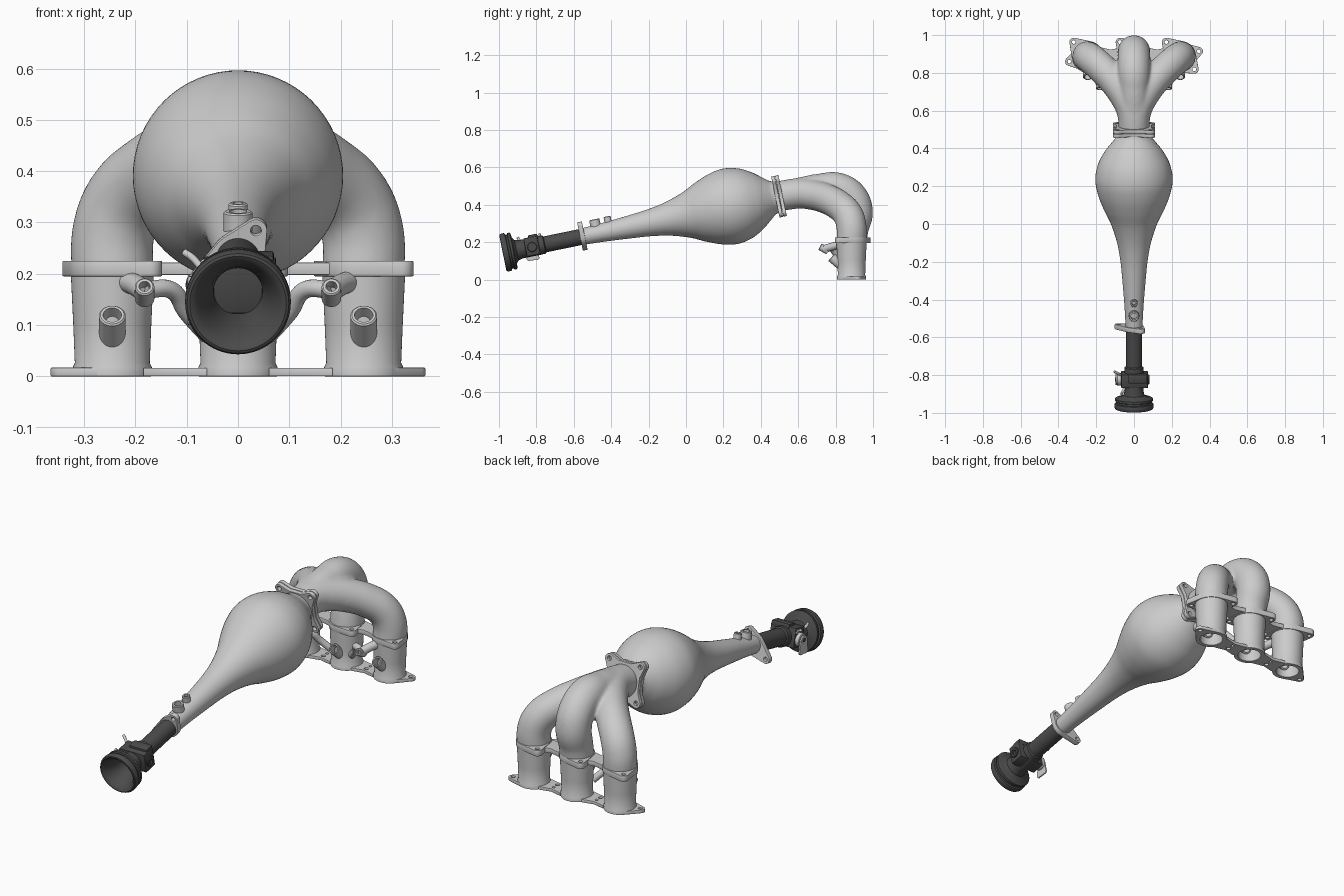
import bpy, bmesh
from math import sin, cos, pi, radians
from mathutils import Matrix, Vector
from mathutils.geometry import convex_hull_2d

if "Cube" in bpy.data.objects:
    bpy.data.objects.remove(bpy.data.objects["Cube"])

dark = bpy.data.materials.new("dark_metal")
dark.diffuse_color = (0.07, 0.07, 0.07, 1)
dark.use_nodes = True
dark.node_tree.nodes["Principled BSDF"].inputs["Base Color"].default_value = dark.diffuse_color
I = Matrix.Identity(4)
# frame of the tilted main axis: local y runs along plenum and throttle
AX = Matrix.Translation((0, 0, 0.343)) @ Matrix.Rotation(radians(11.6), 4, 'X')
FLIP = Matrix.Rotation(radians(90), 4, 'X')    # plate drawn in x,z
ALONG = Matrix.Rotation(radians(-90), 4, 'X')  # lathe axis z becomes y


def link(name, data, mat=None):
    ob = bpy.data.objects.new(name, data)
    bpy.context.collection.objects.link(ob)
    if mat:
        data.materials.append(mat)
    return ob


def to_mesh(ob):
    bpy.ops.object.select_all(action='DESELECT')
    ob.select_set(True)
    bpy.context.view_layer.objects.active = ob
    bpy.ops.object.convert(target='MESH')
    return ob


def from_bm(name, bm, M, mat):
    bmesh.ops.recalc_face_normals(bm, faces=bm.faces)
    me = bpy.data.meshes.new(name)
    bm.to_mesh(me)
    bm.free()
    me.transform(M)
    return link(name, me, mat)


def smooth_profile(p, n=5):
    """Catmull-Rom through profile points."""
    p = [Vector(q) for q in p]
    q = [p[0]] + p + [p[-1]]
    out = []
    for i in range(1, len(q) - 2):
        a, b, c, d = q[i - 1:i + 3]
        for k in range(n):
            t = k / n
            out.append(0.5 * (2 * b + (c - a) * t + (2 * a - 5 * b + 4 * c - d) * t * t
                              + (3 * b - a - 3 * c + d) * t ** 3))
    return out + [p[-1]]


def lathe(name, prof, M=I, mat=None, n=64, closed=False):
    """Spin (position, radius) points around local z."""
    bm = bmesh.new()
    rings = [[bm.verts.new((r * cos(2 * pi * i / n), r * sin(2 * pi * i / n), s)) for i in range(n)]
             for s, r in prof]
    pairs = list(zip(rings, rings[1:])) + ([(rings[-1], rings[0])] if closed else [])
    for a, b in pairs:
        for i in range(n):
            bm.faces.new((a[i], a[(i + 1) % n], b[(i + 1) % n], b[i]))
    bmesh.ops.remove_doubles(bm, verts=bm.verts, dist=1e-5)
    return from_bm(name, bm, M, mat)


def ring(name, p, d, r, ri, length, M=I, mat=None):
    """Hollow boss starting at p, running along d."""
    R = Vector(d).to_track_quat('Z', 'Y').to_matrix().to_4x4()
    prof = [(0, ri), (0, r), (length - .003, r), (length, r - .003), (length, ri)]
    return lathe(name, prof, M @ Matrix.Translation(p) @ R, mat, 32, True)


def box(name, c, size, M=I, mat=None, bev=0.006):
    bm = bmesh.new()
    bmesh.ops.create_cube(bm, size=1)
    bmesh.ops.scale(bm, vec=size, verts=bm.verts)
    bmesh.ops.translate(bm, vec=c, verts=bm.verts)
    bmesh.ops.bevel(bm, geom=bm.edges[:], offset=bev, segments=2, affect='EDGES', profile=0.5)
    return from_bm(name, bm, M, mat)


def circle(x, y, r, n=32, a0=0, a1=2 * pi):
    return [(x + r * cos(a0 + (a1 - a0) * i / n), y + r * sin(a0 + (a1 - a0) * i / n)) for i in range(n)]


def hull(*cs):
    pts = [p for c in cs for p in circle(*c)]
    return [pts[i] for i in convex_hull_2d(pts)]


def plate(name, outline, holes, t, M, mat=None):
    """Flat plate with round holes, thickness t about local z=0."""
    cu = bpy.data.curves.new(name, 'CURVE')
    cu.dimensions, cu.fill_mode = '2D', 'BOTH'
    cu.extrude, cu.bevel_depth, cu.bevel_resolution = t / 2 - .002, .002, 1
    cu.offset = -.002
    for pts in [outline] + [circle(*h) for h in holes]:
        sp = cu.splines.new('POLY')
        sp.points.add(len(pts) - 1)
        for q, p in zip(sp.points, pts):
            q.co = (p[0], p[1], 0, 1)
        sp.use_cyclic_u = True
    ob = to_mesh(link(name, cu, mat))
    ob.data.transform(M)
    return ob


def tube(name, pts, r, mat=None):
    """Round pipe through points (x, y, z[, radius factor])."""
    cu = bpy.data.curves.new(name, 'CURVE')
    cu.dimensions, cu.bevel_depth, cu.bevel_resolution = '3D', r, 8
    cu.use_fill_caps, cu.resolution_u = True, 10
    sp = cu.splines.new('BEZIER')
    sp.bezier_points.add(len(pts) - 1)
    for b, p in zip(sp.bezier_points, pts):
        b.co = p[:3]
        b.radius = p[3] if len(p) > 3 else 1
        b.handle_left_type = b.handle_right_type = 'AUTO'
    return to_mesh(link(name, cu, mat))


# bulb plenum with long tapering neck
bulb = [(-.565, .044), (-.45, .05), (-.3, .062), (-.2, .072), (-.1, .09), (0, .122), (.08, .16), (.16, .191),
        (.24, .205), (.32, .191), (.39, .155), (.44, .116), (.475, .09), (.51, .081)]
lathe("plenum", smooth_profile(bulb), AX @ ALONG)

# square joint flanges behind the bulb
sq = []
for k in range(4):
    a = pi / 4 + k * pi / 2
    sq += circle(.124 * cos(a), .124 * sin(a), .024, 16, a - 1.35, a + 1.35)
    b = a + pi / 4
    for o in (-.035, 0, .035):
        sq.append((.092 * cos(b) - o * sin(b), .092 * sin(b) + o * cos(b)))
bolts = [(.088 * i, .088 * j, .011) for i in (-1, 1) for j in (-1, 1)]
for nm, s in (("plenum_flange", .497), ("runner_flange", .518)):
    plate(nm, sq, bolts, .019, AX @ Matrix.Translation((0, s, 0)) @ FLIP)

# two-bolt throttle flange
E1, E2 = (.035, .058), (-.08, -.052)
plate("throttle_flange", hull((0, 0, .052), (*E1, .022), (*E2, .022)), [(*E1, .01), (*E2, .01)],
      .026, AX @ Matrix.Translation((0, -.565, 0)) @ FLIP)

# sensor bosses on the neck
ring("large_sensor_boss", (0, -.485, .03), (0, 0, 1), .028, .017, .048, AX)
ring("small_sensor_boss", (0, -.415, .03), (0, 0, 1), .019, .01, .05, AX)

# throttle pipe and trumpet mouth
trumpet = [(-.55, .043), (-.77, .043), (-.775, .05), (-.9, .05), (-.925, .056), (-.936, .07), (-.94, .096),
           (-.943, .1), (-.955, .1), (-.958, .092), (-.967, .092), (-.97, .101), (-.975, .103), (-.99, .103),
           (-.998, .099), (-1.0, .094), (-.997, .087), (-.985, .077), (-.96, .065), (-.93, .056),
           (-.89, .048), (-.84, .045), (-.84, 0)]
lathe("throttle_trumpet", trumpet, AX @ ALONG, dark)
box("throttle_body", (.003, -.84, .004), (.143, .075, .1), AX, dark)
box("throttle_body_top", (.02, -.825, .05), (.1, .05, .03), AX, dark)
ring("shaft_cap", (.07, -.84, 0), (1, 0, 0), .026, .012, .012, AX, dark)
tube("throttle_plate_shaft", [AX @ Vector((-.1, -.84, 0)), AX @ Vector((.075, -.84, 0))], .01, dark)

# return spring drum and lever on the left side
ring("spring_drum", (-.068, -.84, -.005), (-1, 0, 0), .034, .014, .022, AX)
SIDE = AX @ Matrix.Translation((-.094, -.84, -.005)) @ Matrix.Rotation(pi / 2, 4, 'Z') @ FLIP
plate("throttle_lever", hull((0, 0, .026), (-.03, -.052, .012), (.015, -.056, .012)), [(0, 0, .01)], .008, SIDE)
tube("lever_stop", [AX @ Vector(p) for p in ((-.07, -.81, .03), (-.09, -.795, .05), (-.105, -.785, .058))], .007)
tube("cable_stop", [AX @ Vector(p) for p in ((-.05, -.88, .03), (-.062, -.9, .05), (-.066, -.905, .066))], .007)

# three curved runners blended into one collector
mid = [(0, .5, .446), (0, .6, .463), (0, .72, .486), (0, .81, .487, 1.06), (0, .885, .44, 1.07),
       (0, .914, .36, 1.06), (0, .895, .27), (0, .885, .2)]
out = [(0, .5, .446), (.012, .6, .46), (.05, .68, .452), (.1, .75, .432), (.16, .815, .398),
       (.219, .868, .343), (.243, .885, .28), (.245, .885, .2)]
parts = [tube("runners", mid, .081)]
for sx in (-1, 1):
    parts.append(tube("outer_runner", [(p[0] * sx, *p[1:]) for p in out], .081))
bpy.ops.object.select_all(action='DESELECT')
for p in parts:
    p.select_set(True)
bpy.context.view_layer.objects.active = parts[0]
bpy.ops.object.join()
m = parts[0].modifiers.new("blend", 'REMESH')
m.mode, m.voxel_size = 'VOXEL', .008
m = parts[0].modifiers.new("soften", 'SMOOTH')
m.factor, m.iterations = .5, 12
to_mesh(parts[0])

# lower ports, flanges and injector seats
Y = .885
port = [(.002, .056), (.002, .077), (.018, .077), (.026, .073), (.1, .076), (.205, .081), (.205, .056)]
for i in (-1, 0, 1):
    x = .245 * i
    lathe("lower_runner", port, Matrix.Translation((x, Y, 0)), closed=True)
    ears = {-1: [(-.343, .86, .022)], 0: [], 1: [(.343, .915, .022)]}[i]
    plate("base_flange", hull((x, Y, .077), *ears), [(x, Y, .056)] + [(e[0], e[1], .01) for e in ears],
          .017, Matrix.Translation((0, 0, .0085)))
    ears = [(x - .074, Y + .078, .023), (x + .074, Y - .066, .023)]
    plate("middle_flange", hull((x, Y, .084), *ears), [(x, Y, .056)] + [(e[0], e[1], .01) for e in ears],
          .03, Matrix.Translation((0, 0, .21)))
    ring("injector_seat", (x, .865, .045), (0, -.76, .65), .026, .018, .115)
for x in (-.1225, .1225):
    # webs between the ports
    W = circle(x - .0, Y, .018)
    bar = [(x - .062, Y - .052), (x, Y - .038), (x + .062, Y - .052),
           (x + .062, Y + .052), (x, Y + .038), (x - .062, Y + .052)]
    plate("base_web", bar, [(x, Y - .016, .01), (x, Y + .016, .007)], .016, Matrix.Translation((0, 0, .0085)))
    plate("middle_web", bar, [], .024, Matrix.Translation((0, 0, .21)))

# fuel rail mounts bridging the runners
for s in (-1, 1):
    tube("rail_arm", [(s * .06, .84, .08), (s * .1, .81, .125), (s * .13, .775, .168), (s * .182, .745, .168)], .017)
    tube("rail_brace", [(s * .182, .745, .166), (s * .2, .79, .178), (s * .225, .84, .188)], .021)
    ring("rail_boss", (s * .182, .76, .152), (0, -.88, .47), .019, .011, .05)

# smooth shading with crisp edges
bpy.ops.object.select_all(action='SELECT')
bpy.context.view_layer.objects.active = parts[0]
bpy.ops.object.shade_smooth_by_angle(angle=radians(35))
